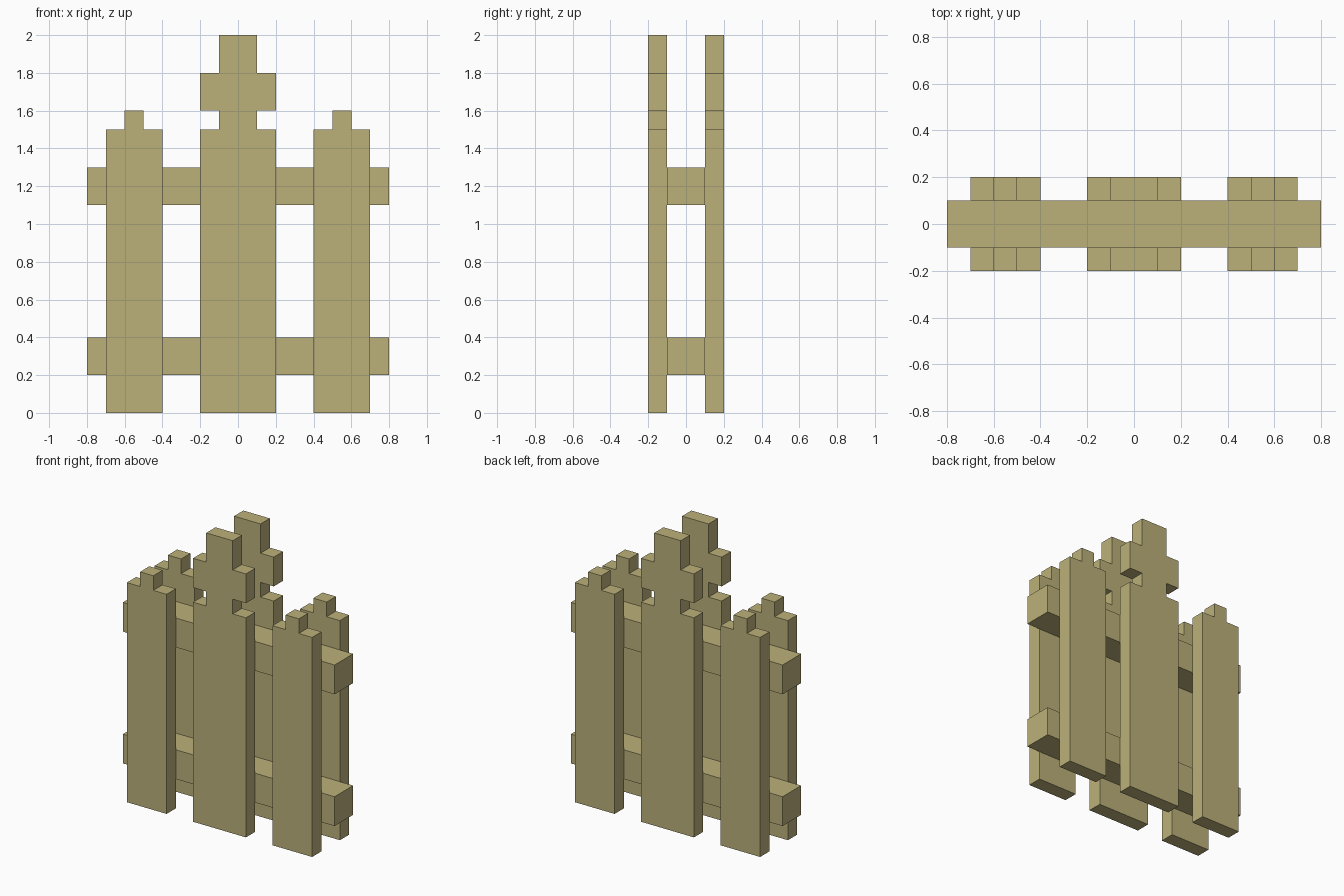
import bpy
import bmesh

cube = bpy.data.objects.get("Cube")
if cube:
    bpy.data.objects.remove(cube, do_unlink=True)

COLOUR = (0.50, 0.435, 0.195, 1.0)
wood = bpy.data.materials.new("pale_wood")
wood.use_nodes = True
wood.diffuse_color = COLOUR
shader = next(n for n in wood.node_tree.nodes if n.type == "BSDF_PRINCIPLED")
shader.inputs["Base Color"].default_value = COLOUR
shader.inputs["Roughness"].default_value = 0.9


def extrude_outline(name, half, centre_x, y0, y1):
    """Mirror a half outline (x, z) about centre_x and extrude it from y0 to y1."""
    outline = half + [(-x, z) for x, z in reversed(half)]
    bm = bmesh.new()
    face = bm.faces.new([bm.verts.new((centre_x + x, y0, z)) for x, z in outline])
    result = bmesh.ops.extrude_face_region(bm, geom=[face])
    verts = [g for g in result["geom"] if isinstance(g, bmesh.types.BMVert)]
    bmesh.ops.translate(bm, verts=verts, vec=(0, y1 - y0, 0))
    bmesh.ops.recalc_face_normals(bm, faces=bm.faces)
    mesh = bpy.data.meshes.new(name)
    bm.to_mesh(mesh)
    bm.free()
    mesh.materials.append(wood)
    obj = bpy.data.objects.new(name, mesh)
    bpy.context.collection.objects.link(obj)
    return obj


# Half outlines of the pickets, from bottom to top
side_half = [(0.15, 0), (0.15, 1.5), (0.05, 1.5), (0.05, 1.6)]
centre_half = [(0.2, 0), (0.2, 1.5), (0.1, 1.5), (0.1, 1.6),
               (0.2, 1.6), (0.2, 1.8), (0.1, 1.8), (0.1, 2.0)]

# Pickets on both sides of the rails
for row, y in (("front", -0.2), ("back", 0.1)):
    extrude_outline(f"{row}_centre_picket", centre_half, 0, y, y + 0.1)
    for side, x in (("right", -0.55), ("left", 0.55)):
        extrude_outline(f"{row}_{side}_picket", side_half, x, y, y + 0.1)

# Horizontal rails between the two rows
for name, z in (("lower_rail", 0.2), ("upper_rail", 1.1)):
    extrude_outline(name, [(0.8, z), (0.8, z + 0.2)], 0, -0.1, 0.1)
